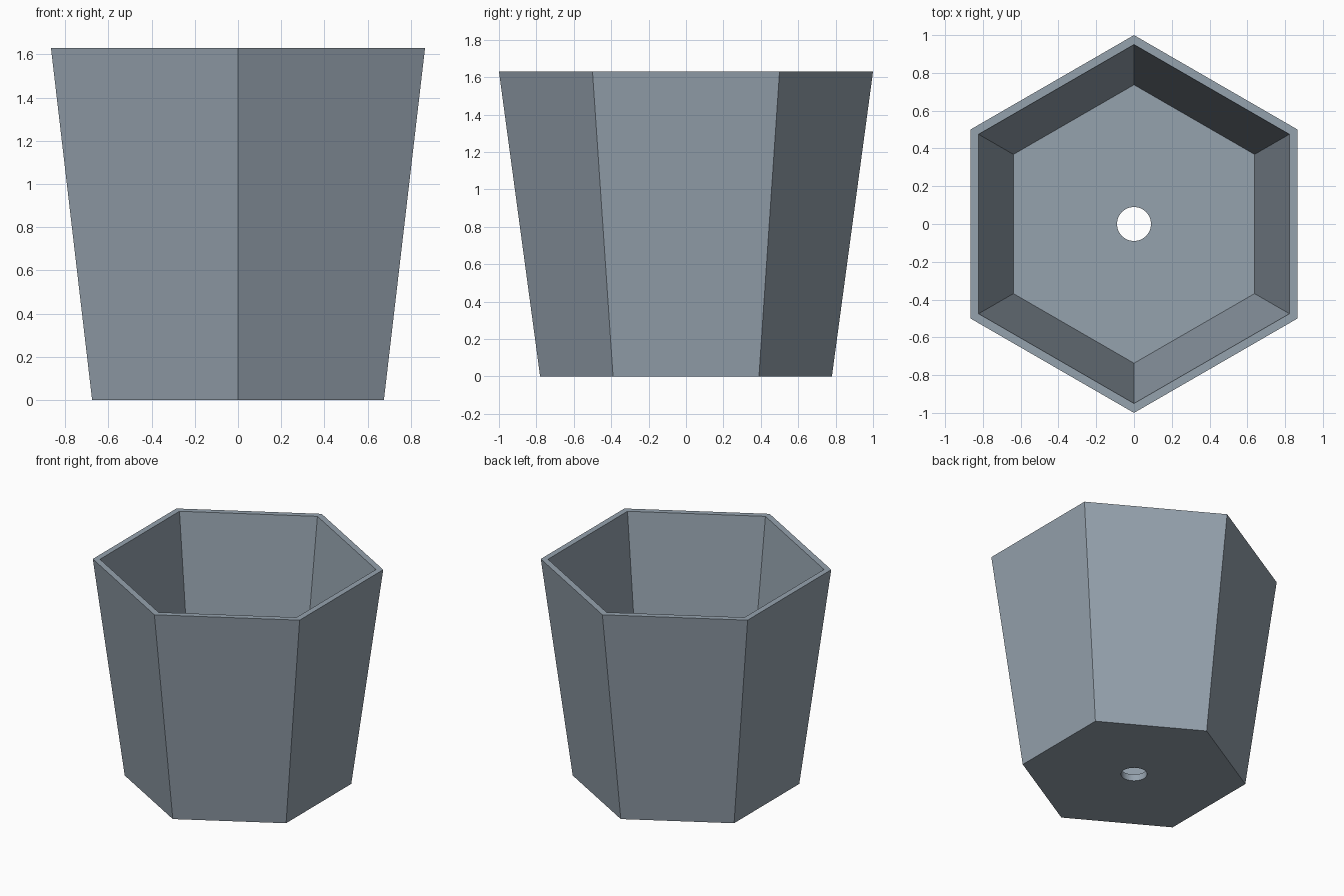
import bpy, bmesh, math

if "Cube" in bpy.data.objects:
    bpy.data.objects.remove(bpy.data.objects["Cube"])

HEIGHT, FLOOR = 1.63, 0.05
SIDES, HOLE_R, PER_SIDE = 6, 0.09, 8   # hole has SIDES * PER_SIDE segments

bm = bmesh.new()


def ring(radius, z, count=SIDES):
    """Ring of vertices with a corner pointing at +y."""
    angles = [math.pi / 2 + 2 * math.pi * i / count for i in range(count)]
    return [bm.verts.new((radius * math.cos(a), radius * math.sin(a), z)) for a in angles]


def bridge(a, b):
    n = len(a)
    for i in range(n):
        j = (i + 1) % n
        bm.faces.new((a[i], a[j], b[j], b[i]))


def holed_floor(outer, hole):
    """Fill between a hexagon and the round hole, one face per side."""
    n = len(hole)
    for k in range(SIDES):
        arc = [hole[(k * PER_SIDE + s) % n] for s in range(PER_SIDE, -1, -1)]
        bm.faces.new([outer[k], outer[(k + 1) % SIDES]] + arc)


# Tapered walls and rim
outer_low = ring(0.78, 0)
outer_top = ring(1.0, HEIGHT)
inner_top = ring(0.95, HEIGHT)
inner_low = ring(0.737, FLOOR)
bridge(outer_low, outer_top)
bridge(outer_top, inner_top)
bridge(inner_top, inner_low)

# Floor with drainage hole
hole_top = ring(HOLE_R, FLOOR, SIDES * PER_SIDE)
hole_low = ring(HOLE_R, 0, SIDES * PER_SIDE)
holed_floor(inner_low, hole_top)
bridge(hole_top, hole_low)
holed_floor(outer_low, hole_low)
bmesh.ops.recalc_face_normals(bm, faces=bm.faces[:])

mesh = bpy.data.meshes.new("planter_pot")
bm.to_mesh(mesh)
bm.free()
pot = bpy.data.objects.new("planter_pot", mesh)
bpy.context.collection.objects.link(pot)

# Blue grey finish
mat = bpy.data.materials.new("blue_grey")
mat.diffuse_color = (0.30, 0.36, 0.42, 1)
mat.use_nodes = True
mat.node_tree.nodes["Principled BSDF"].inputs["Base Color"].default_value = mat.diffuse_color
mesh.materials.append(mat)

# Smooth hole wall, crisp hexagon edges
bpy.context.view_layer.objects.active = pot
pot.select_set(True)
bpy.ops.object.shade_smooth_by_angle(angle=math.radians(30))
